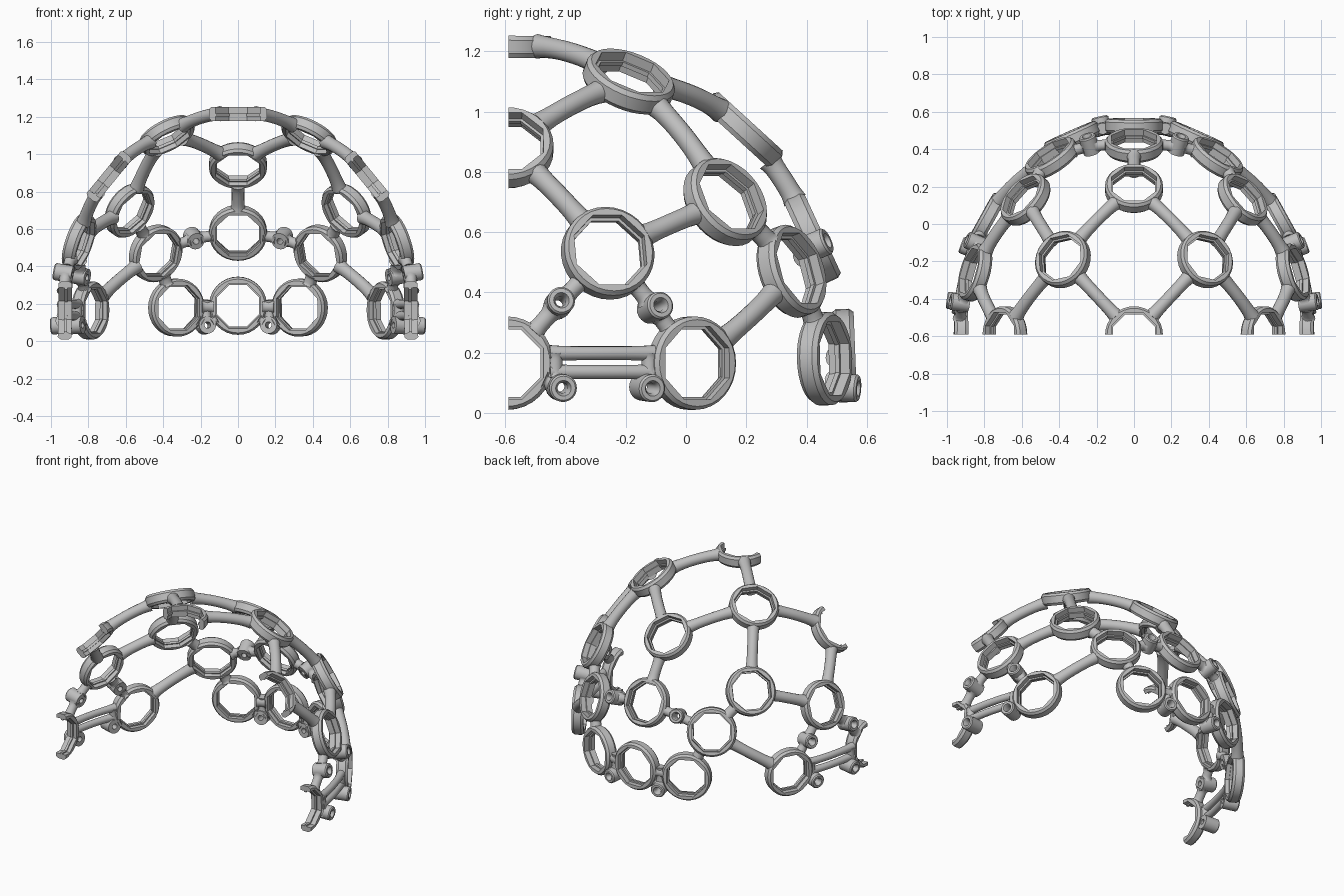
import bpy, bmesh, math
from mathutils import Vector

if "Cube" in bpy.data.objects:
    bpy.data.objects.remove(bpy.data.objects["Cube"], do_unlink=True)

grey = bpy.data.materials.new("matte_grey")
grey.use_nodes = True
COLOUR = (0.52, 0.52, 0.52, 1)
grey.diffuse_color = COLOUR
grey.node_tree.nodes["Principled BSDF"].inputs["Base Color"].default_value = COLOUR

# The cage lies on half an ellipsoid
MID = Vector((0, -0.6, 0.15))
RADII = Vector((0.95, 1.13, 1.08))
CUT_Y = -0.59
SIDES = 32


def level(p):
    q = Vector(p) - MID
    return Vector((q.x / RADII.x, q.y / RADII.y, q.z / RADII.z)).length


def on_shell(p, size=1.0):
    p = Vector(p)
    return MID + (p - MID) * size / level(p)


def normal(p):
    q = Vector(p) - MID
    return Vector((q.x / RADII.x**2, q.y / RADII.y**2, q.z / RADII.z**2)).normalized()


def finish(name, bm):
    bmesh.ops.recalc_face_normals(bm, faces=bm.faces)
    mesh = bpy.data.meshes.new(name)
    bm.to_mesh(mesh)
    bm.free()
    mesh.materials.append(grey)
    obj = bpy.data.objects.new(name, mesh)
    bpy.context.collection.objects.link(obj)
    bpy.ops.object.select_all(action="DESELECT")
    obj.select_set(True)
    bpy.context.view_layer.objects.active = obj
    bpy.ops.object.shade_smooth_by_angle(angle=math.radians(32))
    return obj


def frame(axis):
    side = Vector((0, 0, 1)).cross(axis)
    if side.length < 0.01:
        side = Vector((1, 0, 0))
    side.normalize()
    return side, axis.cross(side)


def skin(bm, loops, closed):
    n = len(loops[0])
    pairs = list(zip(loops, loops[1:]))
    if closed:
        pairs.append((loops[-1], loops[0]))
    else:
        bm.faces.new(loops[0])
        bm.faces.new(loops[-1])
    for a, b in pairs:
        for i in range(n):
            j = (i + 1) % n
            bm.faces.new((a[i], a[j], b[j], b[i]))


def turned(name, p, profile):
    """Closed profile of (radius, height, octagonal) spun about the shell normal."""
    axis = normal(p)
    u, v = frame(axis)
    bm = bmesh.new()
    loops = []
    for r, h, octagonal in profile:
        loop = []
        for i in range(SIDES):
            a = 2 * math.pi * i / SIDES + math.pi / 8
            k = r
            if octagonal:
                k = r * math.cos(math.pi / 8) / math.cos((a - math.pi / 8) % (math.pi / 4) - math.pi / 8)
            loop.append(bm.verts.new(Vector(p) + axis * h + (u * math.cos(a) + v * math.sin(a)) * k))
        loops.append(loop)
    skin(bm, loops, True)
    # Trim flat at the open front
    if p[1] < -0.5:
        cut = bmesh.ops.bisect_plane(bm, geom=bm.verts[:] + bm.edges[:] + bm.faces[:],
                                     plane_co=(0, CUT_Y, 0), plane_no=(0, -1, 0), clear_outer=True)
        edges = [e for e in cut["geom_cut"] if isinstance(e, bmesh.types.BMEdge)]
        bmesh.ops.edgeloop_fill(bm, edges=edges)
    return finish(name, bm)


def strut(name, a, b, radius, trim_a=0.0, trim_b=0.0, flare=0.2):
    """Round bar bent along the shell, a little wider at both ends."""
    a, b = Vector(a), Vector(b)
    la, lb, length = level(a), level(b), (b - a).length
    t0, t1 = trim_a / length, 1 - trim_b / length
    steps, n = 10, 16
    path = []
    for i in range(steps + 1):
        t = t0 + (t1 - t0) * i / steps
        path.append(on_shell(a.lerp(b, t), la + (lb - la) * t))
    bm = bmesh.new()
    loops = []
    for i, p in enumerate(path):
        along = (path[min(i + 1, steps)] - path[max(i - 1, 0)]).normalized()
        out = normal(p)
        side = along.cross(out).normalized()
        out = side.cross(along)
        r = radius * (1 + flare * abs(2 * i / steps - 1) ** 4)
        loops.append([bm.verts.new(p + (side * math.cos(c) + out * math.sin(c)) * r)
                      for c in (2 * math.pi * k / n for k in range(n))])
    skin(bm, loops, False)
    return finish(name, bm)


RING = [(0.144, -0.037, 0), (0.155, -0.022, 0), (0.155, 0.022, 0), (0.144, 0.037, 0),
        (0.131, 0.037, 1), (0.131, 0.004, 1), (0.121, 0.004, 1), (0.121, -0.012, 1),
        (0.129, -0.012, 1), (0.129, -0.037, 1)]
BOSS = [(0.046, -0.035, 0), (0.046, 0.058, 0), (0.04, 0.065, 0), (0.026, 0.065, 0),
        (0.017, 0.045, 0), (0.017, -0.035, 0)]

# Ring centres; those off the middle are mirrored
rings = {
    "crown": (0, -0.595, 1.215), "upper_back": (0, 0.19, 0.94),
    "mid_back": (0, 0.42, 0.58), "low_back": (0, 0.525, 0.19),
    "upper_front_side": (0.69, -0.595, 0.88), "crown_side": (0.38, -0.19, 1.1),
    "shoulder": (0.58, 0.13, 0.7), "mid_side": (0.85, -0.26, 0.53),
    "low_front_side": (0.925, -0.595, 0.165), "low_side": (0.79, 0.02, 0.165),
    "mid_back_side": (0.44, 0.35, 0.47), "low_back_side": (0.33, 0.46, 0.18),
}
links = [("crown", "crown_side"), ("crown_side", "upper_front_side"),
         ("crown_side", "upper_back"), ("crown_side", "shoulder"),
         ("upper_front_side", "mid_side"), ("mid_side", "shoulder"),
         ("shoulder", "mid_back_side"), ("low_side", "mid_back_side"),
         ("mid_back_side", "low_back_side"), ("low_back", "low_back_side")]
# Screw bosses and the rings they join
bosses = {
    "back_boss": ((0.235, 0.42, 0.55), ("mid_back", "mid_back_side")),
    "front_side_boss": ((0.93, -0.42, 0.365), ("mid_side", "low_front_side")),
    "rear_side_boss": ((0.85, -0.1, 0.35), ("mid_side", "low_side")),
    "low_front_boss": ((0.94, -0.415, 0.085), ("low_front_side",)),
    "low_rear_boss": ((0.86, -0.135, 0.085), ("low_side",)),
    "low_back_boss": ((0.17, 0.51, 0.085), ("low_back", "low_back_side")),
}
TRIM = 0.137

for side, sign in (("left", 1), ("right", -1)):
    def flip(p):
        return Vector((p[0] * sign, p[1], p[2]))

    for name, p in rings.items():
        if p[0] or sign > 0:
            turned(f"{side}_{name}_ring" if p[0] else f"{name}_ring", flip(p), RING)
    for a, b in links:
        strut(f"{side}_{a}_to_{b}_strut", flip(rings[a]), flip(rings[b]), 0.034, TRIM, TRIM)
    for name, (p, joined) in bosses.items():
        p = on_shell(flip(p))
        turned(f"{side}_{name}", p, BOSS)
        for ring in joined:
            strut(f"{side}_{name}_to_{ring}_arm", p, flip(rings[ring]), 0.029, 0.032, TRIM, 0.4)

    # Slotted bridge between the two low side rings
    for name, z, r in (("upper", 0.197, 0.023), ("lower", 0.136, 0.023)):
        strut(f"{side}_{name}_bridge_bar", on_shell(flip((0.93, -0.455, z))),
              on_shell(flip((0.84, -0.115, z))), r)
    for name, x, y in (("front", 0.93, -0.437), ("rear", 0.86, -0.122)):
        strut(f"{side}_{name}_bridge_post", on_shell(flip((x, y, 0.197))),
              on_shell(flip((x, y, 0.12))), 0.026)
    # Web between the low back rings
    strut(f"{side}_low_back_web", on_shell(flip((0.166, 0.5, 0.22))),
          on_shell(flip((0.168, 0.5, 0.12))), 0.026)

# Single bar up the middle of the back
strut("middle_back_strut", rings["mid_back"], rings["upper_back"], 0.034, TRIM, TRIM)
